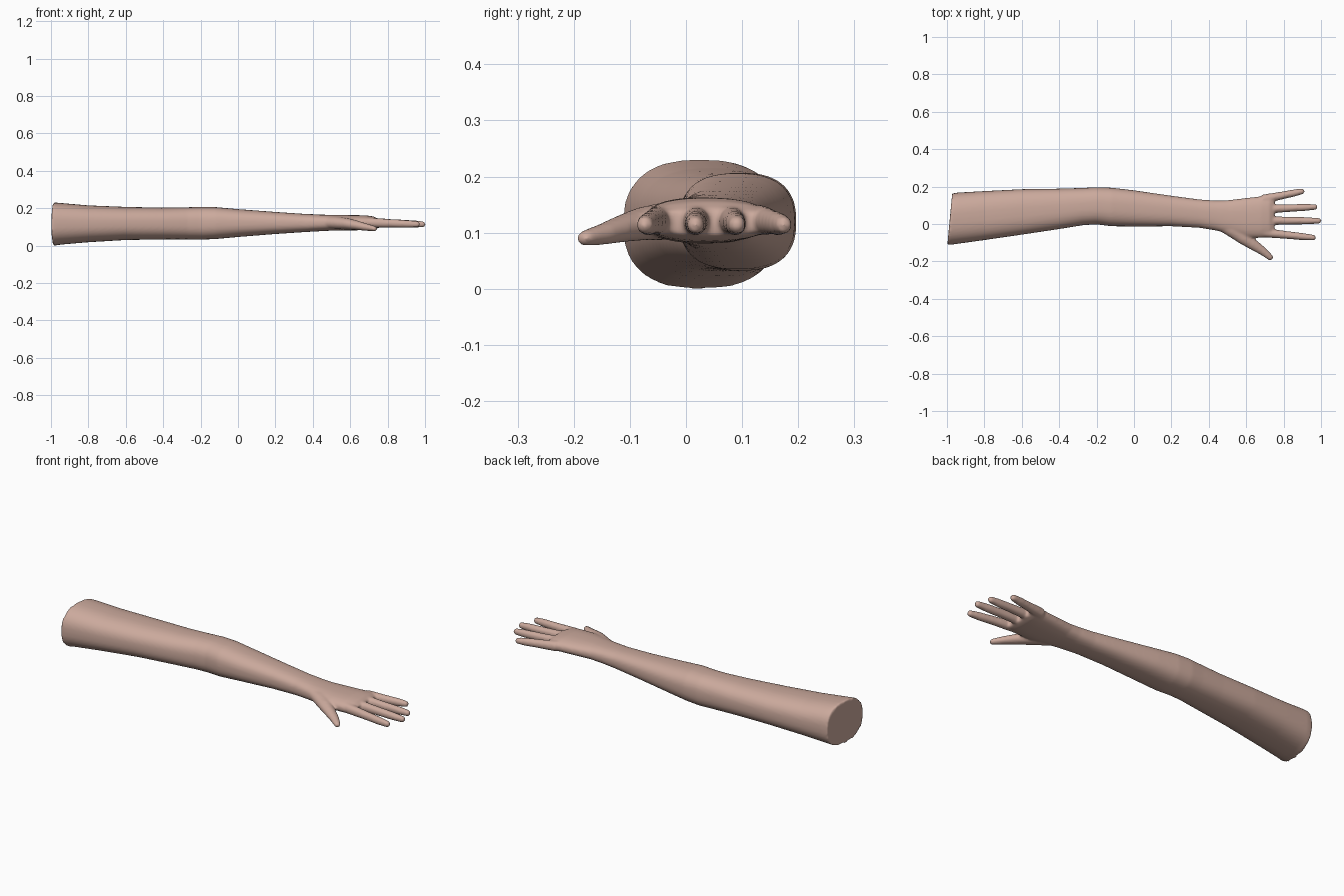
import bpy
import bmesh
from math import cos, sin, pi, copysign
from mathutils import Vector

cube = bpy.data.objects.get("Cube")
if cube:
    bpy.data.objects.remove(cube, do_unlink=True)

skin = bpy.data.materials.new("skin")
skin.use_nodes = True
TONE = (0.60, 0.40, 0.335, 1)
skin.diffuse_color = TONE
skin.node_tree.nodes["Principled BSDF"].inputs["Base Color"].default_value = TONE

SIDES = 40
bm = bmesh.new()


def loft(rings, power):
    """Skin a closed tube; each ring is (centre, side vector, up vector)."""
    e = 2 / power
    loops = []
    for centre, side, up in rings:
        loop = []
        for i in range(SIDES):
            c, s = cos(2 * pi * i / SIDES), sin(2 * pi * i / SIDES)
            loop.append(bm.verts.new(centre + side * copysign(abs(c) ** e, c)
                                     + up * copysign(abs(s) ** e, s)))
        loops.append(loop)
    faces = [bm.faces.new(loops[0]), bm.faces.new(loops[-1])]
    for a, b in zip(loops, loops[1:]):
        for i in range(SIDES):
            j = (i + 1) % SIDES
            faces.append(bm.faces.new((a[i], a[j], b[j], b[i])))
    bmesh.ops.recalc_face_normals(bm, faces=faces)


def section(x, y0, y1, z0, z1, slant=0):
    return (Vector((x, (y0 + y1) / 2, (z0 + z1) / 2)),
            Vector((slant, (y1 - y0) / 2, 0)), Vector((0, 0, (z1 - z0) / 2)))


def digit(points, flat=1.0):
    """Tapered finger through (x, y, z, radius) points with a rounded tip."""
    pts = [Vector(p[:3]) for p in points]
    rings = []
    for i, p in enumerate(points):
        d = pts[min(i + 1, len(pts) - 1)] - pts[max(i - 1, 0)]
        side = Vector((-d.y, d.x, 0)).normalized()
        rings.append((pts[i], side * p[3], Vector((0, 0, p[3] * flat))))
    tip = (pts[-1] - pts[-2]).normalized()
    r = points[-1][3]
    for a in (0.5, 1.0, 1.4):
        rings.append((pts[-1] + tip * r * sin(a), rings[len(pts) - 1][1] * cos(a),
                      Vector((0, 0, r * flat * cos(a)))))
    loft(rings, 2)


# Upper arm, elbow, forearm and wrist
loft([section(*s) for s in (
    (-0.985, -0.113, 0.163, -0.001, 0.231, 0.013),
    (-0.95, -0.108, 0.168, 0.005, 0.228, 0.008),
    (-0.8, -0.086, 0.176, 0.018, 0.215),
    (-0.6, -0.057, 0.186, 0.030, 0.207),
    (-0.4, -0.027, 0.189, 0.033, 0.203),
    (-0.27, -0.006, 0.193, 0.033, 0.205),
    (-0.2, -0.002, 0.197, 0.032, 0.207),
    (-0.12, -0.012, 0.194, 0.035, 0.206),
    (0.0, -0.013, 0.180, 0.046, 0.195),
    (0.2, -0.012, 0.151, 0.062, 0.180),
    (0.35, -0.020, 0.131, 0.072, 0.170),
    (0.44, -0.035, 0.125, 0.077, 0.166),
    (0.5, -0.050, 0.126, 0.080, 0.164),
)], 2.5)

# Palm
loft([section(*s) for s in (
    (0.42, -0.020, 0.118, 0.080, 0.164),
    (0.5, -0.052, 0.127, 0.080, 0.164),
    (0.6, -0.074, 0.139, 0.081, 0.163),
    (0.68, -0.074, 0.148, 0.083, 0.162),
    (0.725, -0.070, 0.154, 0.086, 0.156),
    (0.75, -0.064, 0.152, 0.094, 0.142),
)], 2.4)

# Four fingers, from root to tip
for y0, x1, y1 in ((0.132, 0.905, 0.174), (0.079, 0.975, 0.091),
                   (0.018, 0.995, 0.017), (-0.046, 0.966, -0.073)):
    start, end = Vector((0.69, y0, 0.123)), Vector((x1 - 0.008, y1, 0.114))
    digit([(*start.lerp(end, t), r) for t, r in
           ((0, 0.025), (0.25, 0.023), (0.5, 0.0205), (0.8, 0.019), (1, 0.0155))], 1.08)

# Thumb
digit([(0.45, 0.01, 0.125, 0.036), (0.53, -0.034, 0.121, 0.040),
       (0.59, -0.078, 0.116, 0.035), (0.64, -0.112, 0.108, 0.029),
       (0.69, -0.146, 0.098, 0.023), (0.728, -0.178, 0.091, 0.017)], 0.85)

# Fuse the parts into one smooth skin
mesh = bpy.data.meshes.new("arm")
bm.to_mesh(mesh)
bm.free()
mesh.materials.append(skin)
arm = bpy.data.objects.new("arm_and_hand", mesh)
bpy.context.collection.objects.link(arm)
bpy.ops.object.select_all(action='DESELECT')
arm.select_set(True)
bpy.context.view_layer.objects.active = arm

fuse = arm.modifiers.new("fuse", 'REMESH')
fuse.mode = 'VOXEL'
fuse.voxel_size = 0.006
soften = arm.modifiers.new("soften", 'SMOOTH')
soften.factor = 0.5
soften.iterations = 8
for name in ("fuse", "soften"):
    bpy.ops.object.modifier_apply(modifier=name)
bpy.ops.object.shade_smooth()
